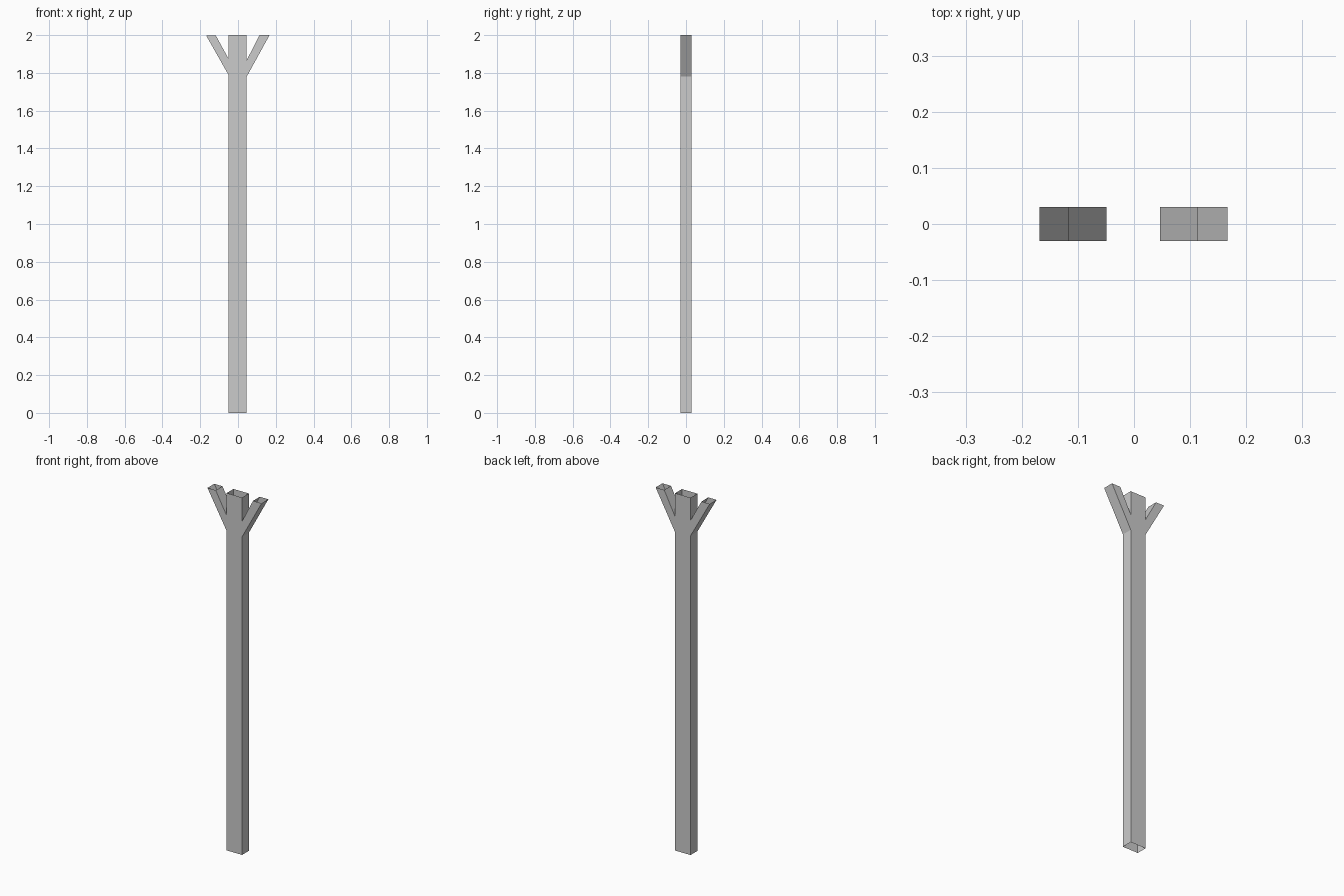
import bpy, bmesh

if "Cube" in bpy.data.objects:
    bpy.data.objects.remove(bpy.data.objects["Cube"])

HALF_DEPTH = 0.03

# Front outline, counter-clockwise from bottom left; True = open end after this point
outline = [
    (-0.049, 0.0, True), (0.046, 0.0, False),
    # right branch
    (0.046, 1.78, False), (0.167, 2.0, True), (0.114, 2.0, False), (0.046, 1.867, False),
    # trunk top
    (0.046, 2.0, True), (-0.049, 2.0, False),
    # left branch
    (-0.049, 1.873, False), (-0.117, 1.997, True), (-0.168, 1.997, False), (-0.049, 1.787, False),
]

# Hollow forked post: front and back sheets joined by side walls, ends left open
bm = bmesh.new()
front = [bm.verts.new((x, -HALF_DEPTH, z)) for x, z, _ in outline]
back = [bm.verts.new((x, HALF_DEPTH, z)) for x, z, _ in outline]
bm.faces.new(front)
bm.faces.new(back[::-1])
n = len(outline)
for i, (_, _, is_open) in enumerate(outline):
    j = (i + 1) % n
    if not is_open:
        bm.faces.new((front[j], front[i], back[i], back[j]))

mesh = bpy.data.meshes.new("forked_post")
bm.to_mesh(mesh)
bm.free()
post = bpy.data.objects.new("forked_post", mesh)
bpy.context.collection.objects.link(post)
